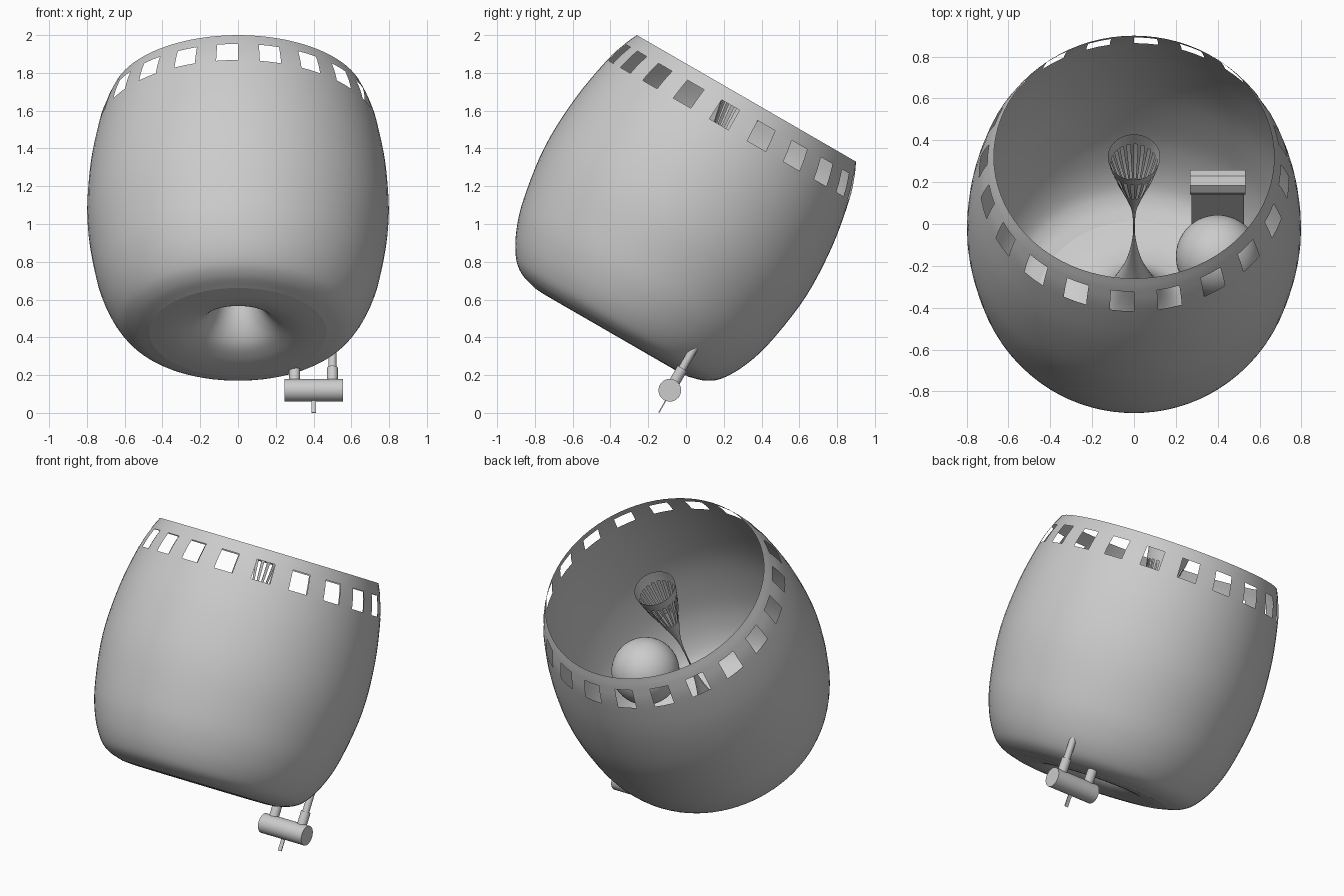
import bpy, bmesh, math
from mathutils import Matrix, Vector

if "Cube" in bpy.data.objects:
    bpy.data.objects.remove(bpy.data.objects["Cube"], do_unlink=True)

# One plain grey for everything
grey = bpy.data.materials.new("plain_grey")
grey.use_nodes = True
COLOUR = (0.6, 0.6, 0.6, 1)
grey.diffuse_color = COLOUR
grey.node_tree.nodes["Principled BSDF"].inputs["Base Color"].default_value = COLOUR

# The whole body leans back; parts are built upright in this frame
LEAN = Matrix.Translation((0, -0.481, 0.2775)) @ Matrix.Rotation(math.radians(-30), 4, 'X')
SEGMENTS = 80


def finish(name, bm, smooth=True):
    mesh = bpy.data.meshes.new(name)
    bm.to_mesh(mesh)
    bm.free()
    mesh.materials.append(grey)
    ob = bpy.data.objects.new(name, mesh)
    ob.matrix_world = LEAN
    bpy.context.collection.objects.link(ob)
    if smooth:
        bpy.ops.object.select_all(action='DESELECT')
        ob.select_set(True)
        bpy.context.view_layer.objects.active = ob
        bpy.ops.object.shade_smooth_by_angle(angle=math.radians(35))
    return ob


def spline(points, steps):
    """Smooth curve through the points, keeping every point."""
    pts = [Vector(p) for p in points]
    pts = [2 * pts[0] - pts[1]] + pts + [2 * pts[-1] - pts[-2]]
    out = []
    for a, b, c, d in zip(pts, pts[1:], pts[2:], pts[3:]):
        for i in range(steps):
            t = i / steps
            out.append(0.5 * (2 * b + (c - a) * t + (2 * a - 5 * b + 4 * c - d) * t * t
                              + (3 * b - a - 3 * c + d) * t ** 3))
    return out + [pts[-2]]


def lathe(name, profile, is_gap):
    bm = bmesh.new()
    rings = []
    for r, h in profile:
        rings.append([bm.verts.new((r * math.cos(k * math.tau / SEGMENTS),
                                    r * math.sin(k * math.tau / SEGMENTS), h))
                      for k in range(SEGMENTS)])
    for i in range(len(rings) - 1):
        mid = (profile[i] + profile[i + 1]) / 2
        for k in range(SEGMENTS):
            # openings alternate with solid bars, twenty of each
            if is_gap(mid.x, mid.y) and (k // 2) % 2:
                continue
            n = (k + 1) % SEGMENTS
            bm.faces.new((rings[i][k], rings[i][n], rings[i + 1][n], rings[i + 1][k]))
    return finish(name, bm)


def cylinder(name, radius, length, centre, axis='Z', sides=32, smooth=True):
    bm = bmesh.new()
    turn = Matrix.Rotation(math.pi / 2, 4, 'Y') if axis == 'X' else Matrix()
    bmesh.ops.create_cone(bm, cap_ends=True, segments=sides, radius1=radius, radius2=radius,
                          depth=length, matrix=Matrix.Translation(centre) @ turn)
    return finish(name, bm, smooth)


def box(name, size, centre):
    bm = bmesh.new()
    bmesh.ops.create_cube(bm, size=1, matrix=Matrix.Translation(centre) @ Matrix.Diagonal((*size, 1)))
    return finish(name, bm, False)


# Barrel shell with a ring of windows below the open rim
shell = spline([(0.47, 0.172), (0.56, 0.2), (0.63, 0.255), (0.70, 0.375), (0.755, 0.55),
                (0.797, 0.85), (0.785, 1.15), (0.74, 1.41), (0.702, 1.53), (0.67, 1.602)], 5)
lathe("barrel_shell", shell, lambda r, h: 1.41 < h < 1.53)

# Underside that draws up into a thin central stem and opens as a slotted funnel
stem = spline([(0.47, 0.172), (0.38, 0.168), (0.29, 0.18), (0.2, 0.22), (0.13, 0.31),
               (0.08, 0.45), (0.035, 0.62), (0.008, 0.82), (0.005, 0.98), (0.015, 1.12),
               (0.058, 1.3), (0.09, 1.42), (0.113, 1.53), (0.125, 1.602)], 5)
lathe("central_stem", stem, lambda r, h: 1.3 < h < 1.53)

# Ball inside the barrel
bm = bmesh.new()
bmesh.ops.create_uvsphere(bm, u_segments=48, v_segments=24, radius=0.2,
                          matrix=Matrix.Translation((0.4, 0, 0.65)))
finish("inner_ball", bm)

# Upright panel with a faceted bar on top
box("inner_panel", (0.25, 0.03, 0.37), (0.4, 0.385, 0.495))
cylinder("panel_bar", 0.06, 0.266, (0.4, 0.39, 0.686), 'X', 8, False)

# Hanging drum below, held by two stepped struts, with a thin blade
cylinder("hanging_drum", 0.06, 0.31, (0.4, 0.421, 0.061), 'X')
for side, x in (("right", 0.3), ("left", 0.5)):
    cylinder(side + "_strut_sleeve", 0.029, 0.13, (x, 0.421, 0.13))
    cylinder(side + "_strut_rod", 0.021, 0.2, (x, 0.421, 0.24))
box("drum_blade", (0.024, 0.006, 0.12), (0.4, 0.43, -0.01))
